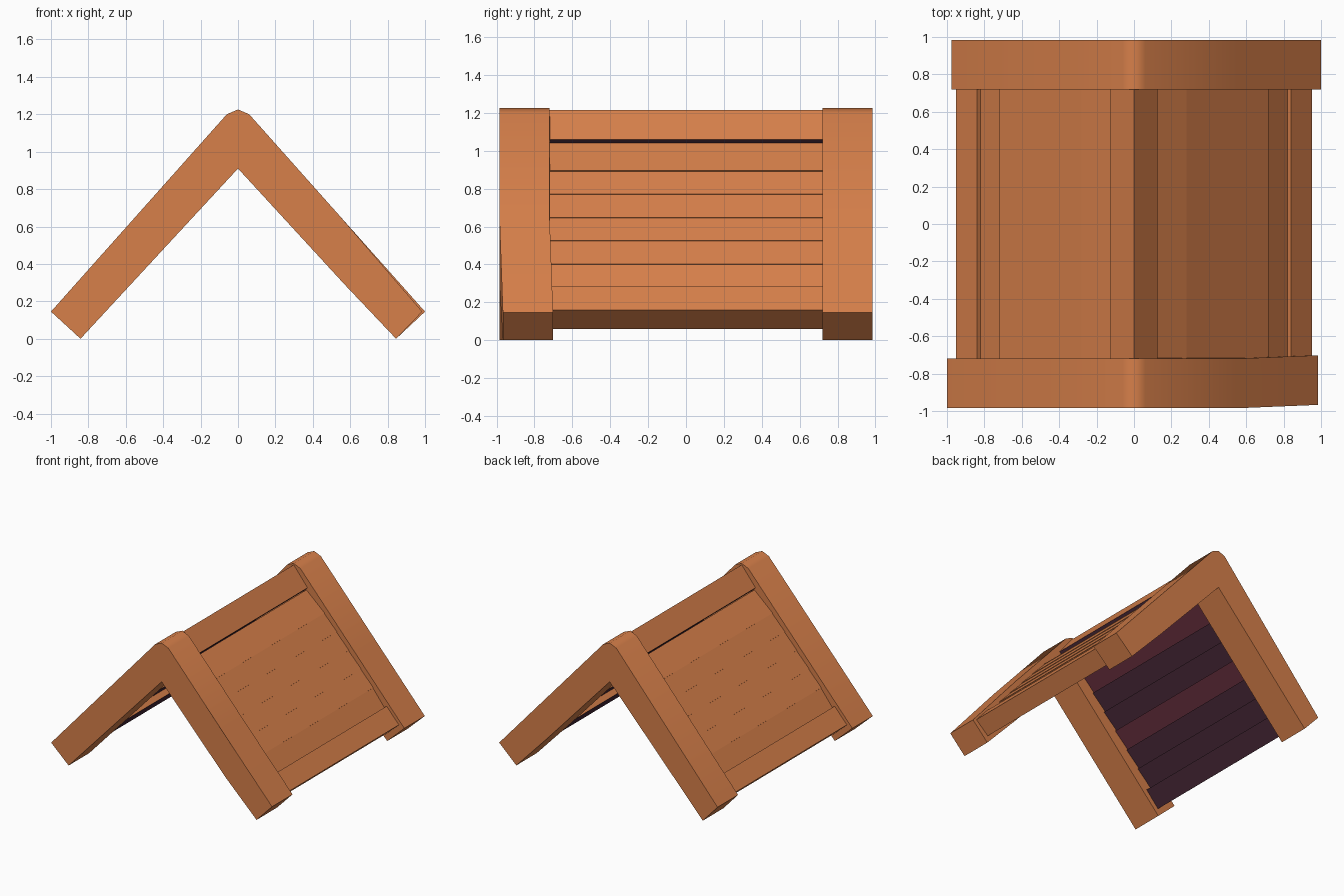
import bpy, bmesh, math

if "Cube" in bpy.data.objects:
    bpy.data.objects.remove(bpy.data.objects["Cube"])


def material(name, rgb):
    m = bpy.data.materials.new(name)
    m.diffuse_color = (*rgb, 1)
    m.use_nodes = True
    m.node_tree.nodes["Principled BSDF"].inputs["Base Color"].default_value = m.diffuse_color
    return m


WOOD = material("orange wood", (0.68, 0.215, 0.069))
DARK = material("dark underside", (0.066, 0.022, 0.04))
WINE = material("wine underside", (0.135, 0.028, 0.048))


def prism(name, profile, y0, y1, under=None, dark_edges=(), smooth=False):
    """Extrude an x-z profile along y; listed profile edges get the under colour."""
    bm = bmesh.new()
    a = [bm.verts.new((x, y0, z)) for x, z in profile]
    b = [bm.verts.new((x, y1, z)) for x, z in profile]
    n = len(profile)
    bm.faces.new(a)
    bm.faces.new(b[::-1])
    for i in range(n):
        j = (i + 1) % n
        f = bm.faces.new((a[i], b[i], b[j], a[j]))
        f.material_index = 1 if i in dark_edges else 0
    bmesh.ops.recalc_face_normals(bm, faces=bm.faces)
    me = bpy.data.meshes.new(name)
    bm.to_mesh(me)
    bm.free()
    me.materials.append(WOOD)
    if under:
        me.materials.append(under)
    if smooth:
        me.shade_smooth()
        me.set_sharp_from_angle(angle=math.radians(60))
    ob = bpy.data.objects.new(name, me)
    bpy.context.collection.objects.link(ob)
    return ob


# Gable frames: slightly uneven inverted V shapes at both ends
def gable(name, left, right, y0, y1):
    profile = [(left, 0.145), (-0.06, 1.2), (0, 1.226), (0.06, 1.2), (0.55, 0.65),
               (right, 0.145), (0.845, 0.0), (0.57, 0.29), (0, 0.91), (-0.842, 0.0)]
    return prism(name, profile, y0, y1, smooth=True)


front = gable("front_gable_frame", -1.0, 0.985, -0.985, -0.72)
gable("back_gable_frame", -0.975, 1.0, 0.72, 0.985)
for v in front.data.vertices:          # right foot of the front frame is warped
    if v.co.x > 0.7:
        v.co.y += 0.018


# Position on the roof slope: s runs down the slope, inset goes inward
def slope(side, s, inset):
    return (side * (0.06 + 0.667 * s - 0.745 * inset), 1.2 - 0.745 * s - 0.667 * inset)


for side, label in ((1, "right"), (-1, "left")):
    # Overlapping planks, each tilted so its lower edge stands slightly proud
    for i in range(6):
        top = 0.155 if i == 0 else 0.374 + 0.165 * (i - 1)
        low = 0.374 + 0.165 * i if i < 5 else 1.21
        profile = [slope(side, top, 0.066 if i == 0 else 0.045),
                   slope(side, low, 0.04 if i < 5 else 0.057),   # last dips under the beam
                   slope(side, low, 0.132), slope(side, top, 0.145)]
        prism(f"{label}_plank_{i + 1}", profile, -0.725, 0.725,
              WINE if i in (0, 3) else DARK, (2,))
    # Thick eaves beam along the lower edge
    profile = [slope(side, 1.203, 0.03), slope(side, 1.369, 0.03),
               slope(side, 1.369, 0.18), slope(side, 1.203, 0.18)]
    prism(f"{label}_eaves_beam", profile, -0.725, 0.725, DARK, (2,))

# Ridge cap with dark lower edges and a narrow gap above the planks
prism("ridge_cap", [(-0.125, 1.06), (0, 1.215), (0.125, 1.06),
                    (0.095, 1.03), (0, 1.13), (-0.095, 1.03)],
      -0.725, 0.725, DARK, (2, 3, 4, 5))
